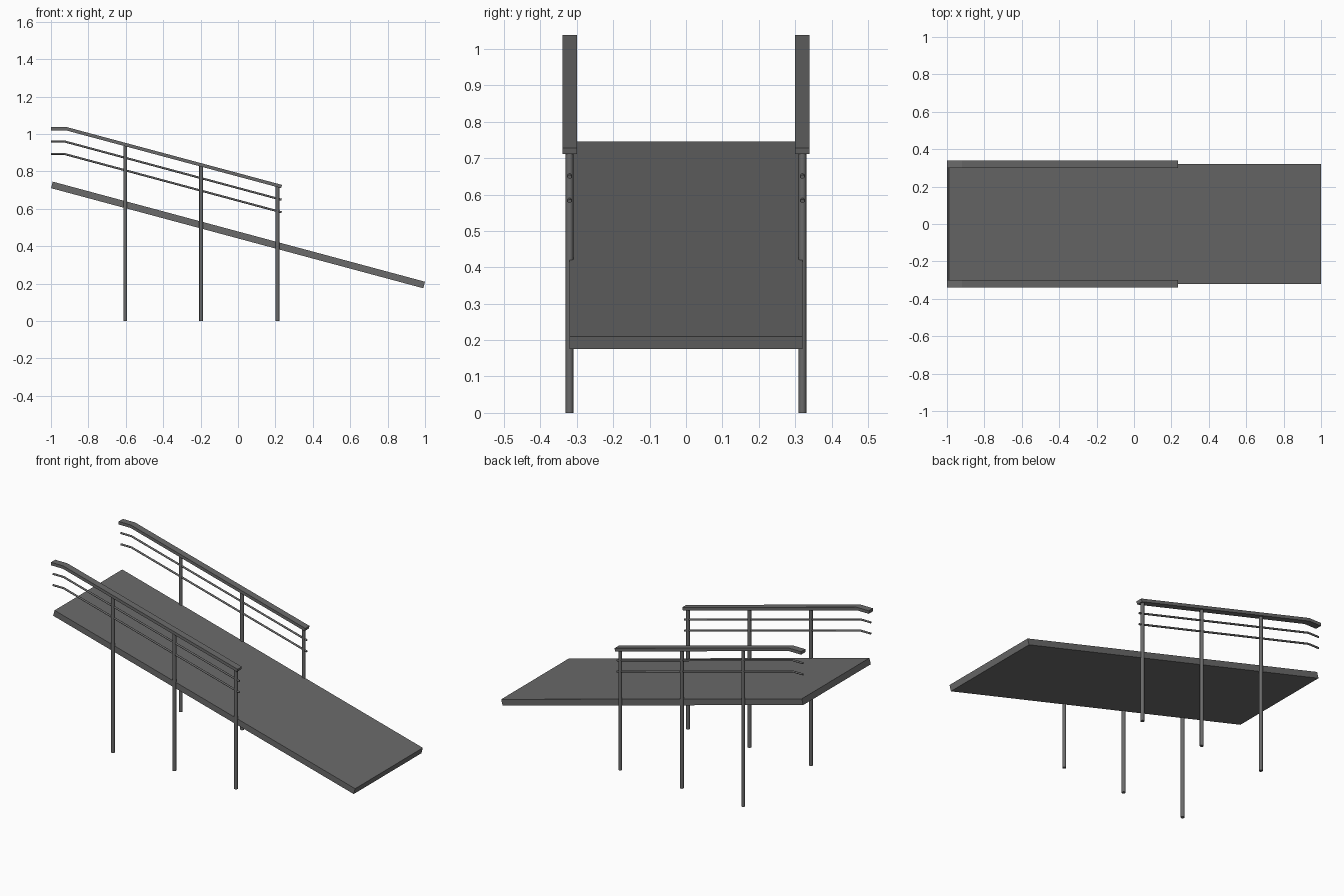
import bpy, bmesh, math
from mathutils import Vector

if "Cube" in bpy.data.objects:
    bpy.data.objects.remove(bpy.data.objects["Cube"])

grey = bpy.data.materials.new("dark_grey_metal")
grey.diffuse_color = (0.145, 0.145, 0.145, 1)
grey.use_nodes = True
grey.node_tree.nodes["Principled BSDF"].inputs["Base Color"].default_value = grey.diffuse_color


def finish(name, bm, smooth=False):
    bmesh.ops.recalc_face_normals(bm, faces=bm.faces)
    for f in bm.faces:
        f.smooth = smooth and len(f.verts) == 4
    me = bpy.data.meshes.new(name)
    bm.to_mesh(me)
    bm.free()
    me.materials.append(grey)
    ob = bpy.data.objects.new(name, me)
    bpy.context.collection.objects.link(ob)
    return ob


def sweep(name, path, y, section, smooth=False):
    """Sweep a (side, up) section along an x/z path with mitred joints."""
    bm = bmesh.new()
    pts = [Vector(p) for p in path]
    rings = []
    for i, p in enumerate(pts):
        a = (p - pts[i - 1]).normalized() if i else (pts[1] - p).normalized()
        b = (pts[i + 1] - p).normalized() if i < len(pts) - 1 else a
        t = (a + b).normalized()
        n = Vector((-t.y, t.x)) / t.dot(a)
        rings.append([bm.verts.new((p.x + n.x * v, y + u, p.y + n.y * v))
                      for u, v in section])
    k = len(section)
    for r, s in zip(rings, rings[1:]):
        for j in range(k):
            bm.faces.new((r[j], r[(j + 1) % k], s[(j + 1) % k], s[j]))
    bm.faces.new(rings[0])
    bm.faces.new(rings[-1])
    return finish(name, bm, smooth)


def box(w, h):
    return [(-w, -h), (w, -h), (w, h), (-w, h)]


def circle(r, n):
    return [(r * math.cos(2 * math.pi * i / n), r * math.sin(2 * math.pi * i / n))
            for i in range(n)]


# sloping deck
sweep("ramp_deck", [(-0.995, 0.728), (0.995, 0.193)], 0, box(0.32, 0.018))

slope = -0.2685
bend_x, rail_z = -0.92, 1.029
for side, y in (("front", -0.32), ("back", 0.32)):
    # flat handrail with level top end
    end_x = 0.233
    sweep(side + "_handrail",
          [(-1, rail_z), (bend_x, rail_z), (end_x, rail_z + slope * (end_x - bend_x))],
          y, box(0.02, 0.009))
    # two thin round rails below it
    for label, drop in (("upper", 0.068), ("lower", 0.135)):
        z = rail_z - drop
        sweep(f"{side}_{label}_rail",
              [(-1, z), (bend_x - 0.01, z),
               (end_x, z + slope * (end_x - bend_x - 0.01 + 0.02))],
              y, circle(0.0055, 12), True)
    # posts down to the ground
    for i, x in enumerate((-0.603, -0.197, 0.211)):
        top = rail_z + slope * (x - bend_x) - 0.005
        sweep(f"{side}_post_{i + 1}", [(x, 0), (x, top)], y, circle(0.0105, 16), True)
